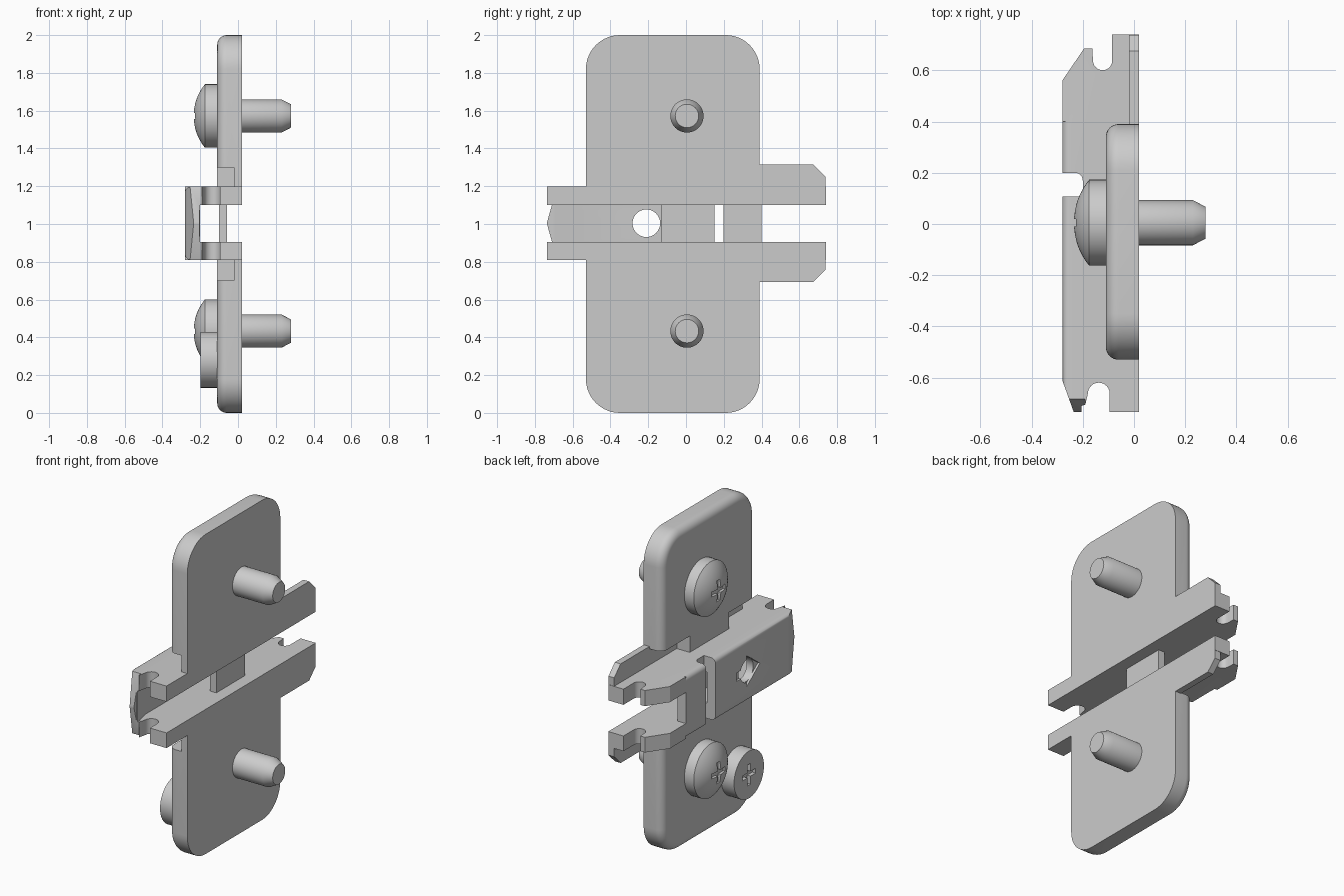
import bpy, bmesh, math
from mathutils import Vector

if "Cube" in bpy.data.objects:
    bpy.data.objects.remove(bpy.data.objects["Cube"])


def loft(name, rings):
    """Closed solid through a list of equal-length point rings."""
    bm = bmesh.new()
    vs = [[bm.verts.new(p) for p in r] for r in rings]
    n = len(vs[0])
    for a, b in zip(vs, vs[1:]):
        for i in range(n):
            bm.faces.new((a[i], a[(i + 1) % n], b[(i + 1) % n], b[i]))
    bm.faces.new(vs[0])
    bm.faces.new(vs[-1])
    bmesh.ops.recalc_face_normals(bm, faces=bm.faces)
    me = bpy.data.meshes.new(name)
    bm.to_mesh(me)
    bm.free()
    ob = bpy.data.objects.new(name, me)
    bpy.context.collection.objects.link(ob)
    return ob


def prism(name, pts, axis, lo, hi):
    """Extrude a 2D outline along an axis; pts hold the other two coordinates in order."""
    def place(p, t):
        c = list(p)
        c.insert("xyz".index(axis), t)
        return c
    return loft(name, [[place(p, t) for p in pts] for t in (lo, hi)])


def box(name, x0, x1, y0, y1, z0, z1):
    return prism(name, [(x0, y0), (x1, y0), (x1, y1), (x0, y1)], "z", z0, z1)


def cut(ob, *cutters):
    bpy.context.view_layer.objects.active = ob
    for c in cutters:
        m = ob.modifiers.new("cut", "BOOLEAN")
        m.operation, m.solver, m.object = "DIFFERENCE", "EXACT", c
        bpy.ops.object.modifier_apply(modifier=m.name)
        bpy.data.objects.remove(c)


def arc(cx, cy, r, a0, a1, n=12):
    return [(cx + r * math.cos(math.radians(a0 + (a1 - a0) * i / n)),
             cy + r * math.sin(math.radians(a0 + (a1 - a0) * i / n))) for i in range(n + 1)]


def turned(name, profile, y, z, n=48):
    """Round part about the x axis from (x, radius) pairs."""
    return loft(name, [[(x, y + r * math.cos(2 * math.pi * i / n), z + r * math.sin(2 * math.pi * i / n))
                        for i in range(n)] for x, r in profile])


def cross_slot(ob, y, z, x_floor, arm=0.065, w=0.015):
    pts = [(w, w), (w, arm), (-w, arm), (-w, w), (-arm, w), (-arm, -w),
           (-w, -w), (-w, -arm), (w, -arm), (w, -w), (arm, -w), (arm, w)]
    cut(ob, prism("c", [(y + a, z + b) for a, b in pts], "x", -0.5, x_floor))


# Mounting plate: rounded rectangle with a filleted outer edge
def plate_ring(x, d):
    r = 0.18 - d
    pts = []
    for cy, cz, a in ((0.21, 1.82, 0), (-0.35, 1.82, 90), (-0.35, 0.18, 180), (0.21, 0.18, 270)):
        pts += arc(cy, cz, r, a, a + 90)
    return [(x, py, pz) for py, pz in pts]


F = 0.05
rings = [plate_ring(0.02, 0)]
for i in range(9):
    t = math.pi / 2 * i / 8
    rings.append(plate_ring(-0.11 + F - F * math.sin(t), F - F * math.cos(t)))
plate = loft("mounting_plate", rings)
cut(plate,
    box("c", -0.3, 0.3, -1, 1, 0.82, 1.19),
    box("c", -0.3, -0.02, -1, -0.27, 0.70, 1.30),
    box("c", -0.3, -0.02, 0.12, 1, 0.70, 1.30))

# Channel: side outline with end notches and a cross slot, extruded vertically
outline = [(0.02, -0.735), (0.02, 0.74), (-0.085, 0.74)]
outline += arc(-0.1225, 0.638, 0.0375, 0, -180)
outline += [(-0.163, 0.685), (-0.195, 0.685), (-0.28, 0.56), (-0.28, 0.2)]
outline += arc(-0.23, 0.17, 0.03, 90, 0, 6)
outline += [(-0.2, 0.108), (-0.28, 0.108), (-0.28, -0.61), (-0.235, -0.735), (-0.205, -0.735),
            (-0.205, -0.71), (-0.19, -0.705)]
outline += arc(-0.1375, -0.662, 0.0425, 180, 0)
outline += [(-0.095, -0.735)]
channel = prism("channel", outline, "z", 0.81, 1.198)
# Hollow interior and open fork at the far end
cut(channel,
    prism("c", [(0.1, -1), (-0.2, -1), (-0.2, -0.69), (-0.222, -0.6), (-0.222, 0.15), (-0.222, 1), (0.1, 1)],
          "z", 0.905, 1.1),
    box("c", -0.5, 0.0, 0.4, 1, 0.905, 1.1))
# Pointed nose and rounded long edges
R = 0.03
for s in (1, -1):
    edge = 1.004 + s * 0.194
    nose = [(-0.9, 1.004), (-0.737, 1.004), (-0.68, edge + s * 0.01), (-0.9, edge + s * 0.01)]
    cut(channel, prism("c", nose, "x", -0.5, -0.192))
    curve = arc(-0.28 + R, edge - s * R, R, 180, 180 - s * 90, 6)
    cut(channel, prism("c", curve + [(-0.28 + R, edge + s * .02), (-0.3, edge + s * .02), (-0.3, edge - s * R)],
                       "y", -0.9, 0.4))
# Screw hole with an engraved direction arrow
arrow = [(-0.10, 1.03), (-0.20, 1.03), (-0.20, 1.10), (-0.33, 1.004),
         (-0.20, 0.908), (-0.20, 0.978), (-0.10, 0.978)]
cut(channel, prism("c", arrow, "x", -0.5, -0.267),
    prism("c", arc(-0.21, 1.004, 0.073, 0, 352.5, 47), "x", -0.5, -0.15))

# Bridge between the channel walls
bridge = box("bridge", -0.10, -0.057, -0.133, 0.15, 0.90, 1.105)

# Thin side flanges with chamfered tips
flanges = []
for s, nm in ((1, "upper_flange"), (-1, "lower_flange")):
    pts = [(0.39, 0.16), (0.39, 0.31), (0.675, 0.31), (0.738, 0.247), (0.738, 0.16)]
    flanges.append(prism(nm, [(y, 1.004 + s * z) for y, z in pts], "x", -0.02, 0.02))

# Domed fixing screws with cross slots
DR = 0.265
profile = [(-0.235 + DR - DR * math.cos(a), DR * math.sin(a))
           for a in [math.asin(0.168 / DR) * max(i, 0.05) / 10 for i in range(11)]]
profile += [(-0.108, 0.168), (-0.108, 0.088), (0.23, 0.088), (0.28, 0.062)]
screws = []
for nm, z in (("upper_screw", 1.572), ("lower_screw", 0.433)):
    sc = turned(nm, profile, 0.005, z)
    cross_slot(sc, 0.005, z, -0.215)
    screws.append(sc)

# Flat adjusting screw head
adjuster = turned("adjusting_screw", [(-0.198, 0.148), (-0.10, 0.148)], -0.34, 0.281)
cross_slot(adjuster, -0.34, 0.281, -0.175)

for ob in [plate, channel, bridge, adjuster] + flanges + screws:
    bpy.ops.object.select_all(action="DESELECT")
    ob.select_set(True)
    bpy.context.view_layer.objects.active = ob
    bpy.ops.object.shade_smooth_by_angle(angle=math.radians(30))
